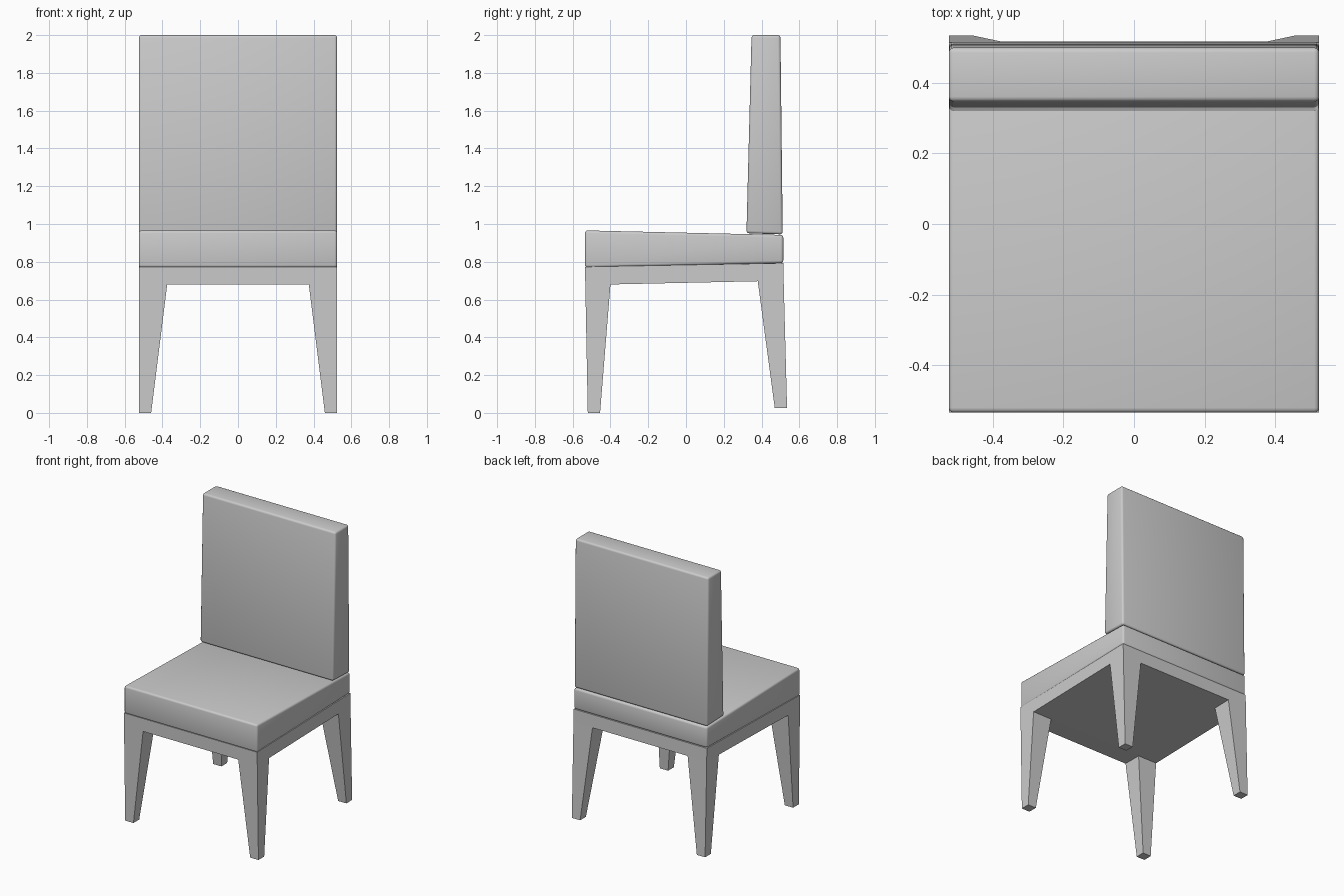
import bpy, bmesh

if "Cube" in bpy.data.objects:
    bpy.data.objects.remove(bpy.data.objects["Cube"])

W = 0.525  # half width shared by every part


def make_object(name, bm):
    bmesh.ops.recalc_face_normals(bm, faces=bm.faces)
    mesh = bpy.data.meshes.new(name)
    bm.to_mesh(mesh)
    bm.free()
    obj = bpy.data.objects.new(name, mesh)
    bpy.context.collection.objects.link(obj)
    return obj


def cushion(name, profile, radius):
    """Side profile (y, z) extruded across the width, with rounded edges."""
    bm = bmesh.new()
    face = bm.faces.new([bm.verts.new((-W, y, z)) for y, z in profile])
    ext = bmesh.ops.extrude_face_region(bm, geom=[face])
    verts = [v for v in ext["geom"] if isinstance(v, bmesh.types.BMVert)]
    bmesh.ops.translate(bm, verts=verts, vec=(2 * W, 0, 0))
    bmesh.ops.recalc_face_normals(bm, faces=bm.faces)
    bmesh.ops.bevel(bm, geom=bm.edges[:], offset=radius, segments=3,
                    profile=0.5, affect='EDGES')
    obj = make_object(name, bm)
    bpy.ops.object.select_all(action='DESELECT')
    obj.select_set(True)
    bpy.context.view_layer.objects.active = obj
    bpy.ops.object.shade_smooth_by_angle(angle=0.7)
    return obj


def leg_frame():
    """Sloping apron slab with four tapered legs pulled from its corners."""
    bm = bmesh.new()
    xs = (-W, -0.375, 0.375, W)
    ys = ((-0.533, 0.68), (-0.40, 0.68), (0.38, 0.697), (0.517, 0.70))
    grid = [[bm.verts.new((x, y, z)) for x in xs] for y, z in ys]
    faces = {}
    for j in range(3):
        for i in range(3):
            faces[i, j] = bm.faces.new((grid[j][i], grid[j + 1][i],
                                        grid[j + 1][i + 1], grid[j][i + 1]))
    # apron sides and top
    rim = (grid[0] + [grid[1][3], grid[2][3]] + grid[3][::-1]
           + [grid[2][0], grid[1][0]])
    top = []
    for v in rim:
        t = (v.co.y + 0.533) / 1.05
        y = v.co.y + (-0.002 if t < 0.01 or t > 0.99 else 0)
        top.append(bm.verts.new((v.co.x, y, 0.773 + 0.02 * t)))
    for k in range(len(rim)):
        n = (k + 1) % len(rim)
        bm.faces.new((rim[k], rim[n], top[n], top[k]))
    bm.faces.new(top)
    # legs: extrude each corner face down to a small foot
    feet = {0: (-0.52, -0.455, 0.0), 2: (0.47, 0.535, 0.025)}
    for j, (y0, y1, z) in feet.items():
        for i in (0, 2):
            mid_y = faces[i, j].calc_center_median().y
            new = bmesh.ops.extrude_discrete_faces(bm, faces=[faces[i, j]])
            for v in new["faces"][0].verts:
                sx = 1 if v.co.x > 0 else -1
                x = sx * (W if abs(v.co.x) > 0.45 else 0.46)
                v.co = (x, y0 if v.co.y < mid_y else y1, z)
    return make_object("leg_frame", bm)


leg_frame()
cushion("seat", [(-0.535, 0.769), (0.515, 0.793), (0.515, 0.942),
                 (-0.535, 0.966)], 0.014)
cushion("backrest", [(0.32, 0.951), (0.512, 0.945), (0.500, 2.0),
                     (0.347, 2.0)], 0.014)
